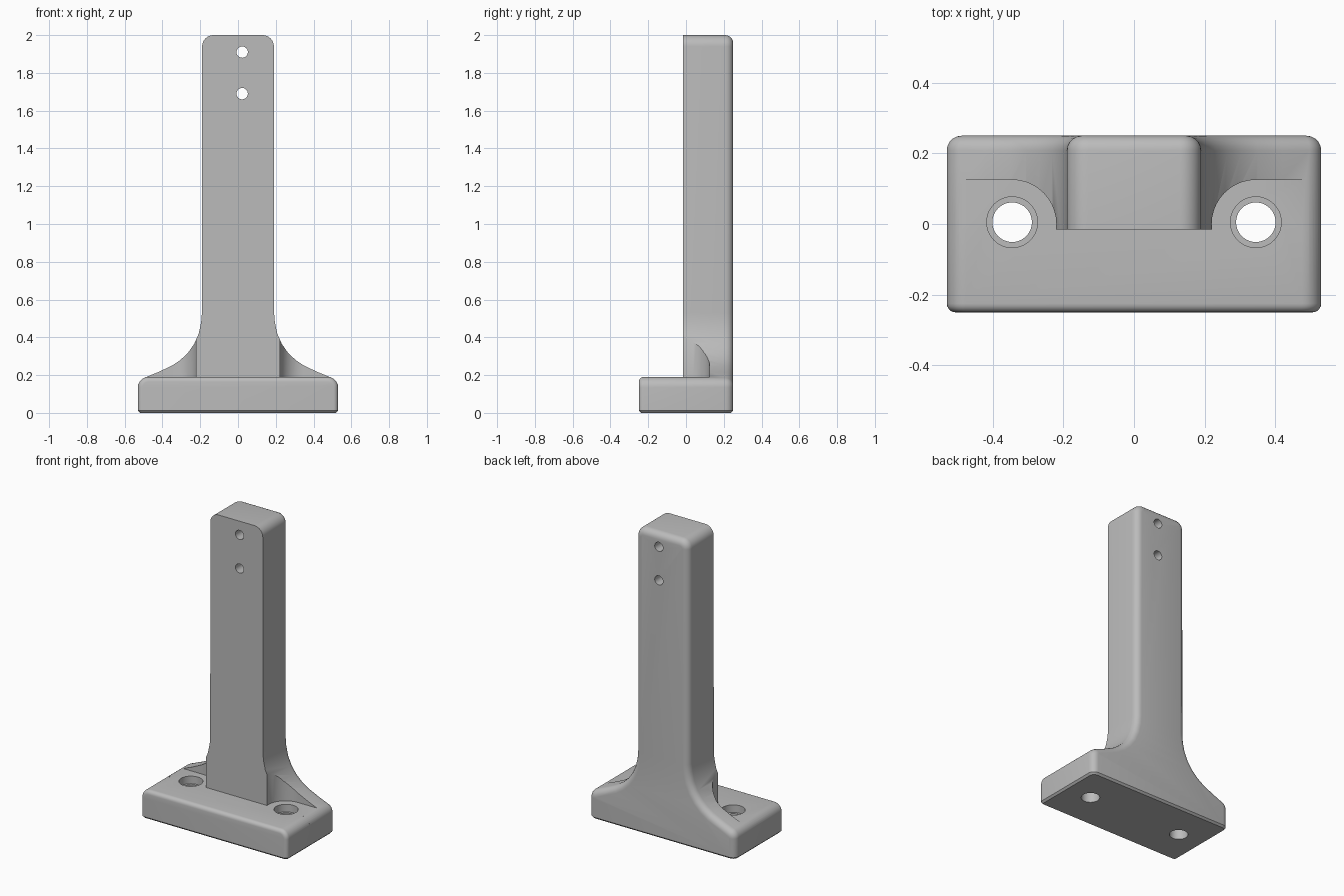
import bpy, bmesh, math

cube = bpy.data.objects.get("Cube")
if cube:
    bpy.data.objects.remove(cube, do_unlink=True)

grey = bpy.data.materials.new("plain grey")
grey.use_nodes = True
colour = (0.5, 0.5, 0.5, 1)
grey.diffuse_color = colour
grey.node_tree.nodes["Principled BSDF"].inputs["Base Color"].default_value = colour


def make_object(name, bm):
    bmesh.ops.recalc_face_normals(bm, faces=bm.faces[:])
    mesh = bpy.data.meshes.new(name)
    bm.to_mesh(mesh)
    bm.free()
    obj = bpy.data.objects.new(name, mesh)
    bpy.context.collection.objects.link(obj)
    mesh.materials.append(grey)
    return obj


def arc(cx, cz, r, start, end, steps=8):
    angles = [math.radians(start + (end - start) * i / steps) for i in range(steps + 1)]
    return [(cx + r * math.cos(a), cz + r * math.sin(a)) for a in angles]


def extrude_profile(name, half, y0, y1, round_y, radius):
    """Mirror a half outline, extrude it along y and round its rim at round_y."""
    outline = half + [(-x, z) for x, z in reversed(half)]
    bm = bmesh.new()
    face = bm.faces.new([bm.verts.new((x, y0, z)) for x, z in outline])
    ext = bmesh.ops.extrude_face_region(bm, geom=[face])["geom"]
    for v in ext:
        if isinstance(v, bmesh.types.BMVert):
            v.co.y = y1
    rim = [e for e in bm.edges
           if all(abs(v.co.y - round_y) < 1e-4 for v in e.verts)
           and max(v.co.z for v in e.verts) > 0.001]
    bmesh.ops.bevel(bm, geom=rim, offset=radius, segments=5, profile=0.5,
                    affect='EDGES', clamp_overlap=False)
    return make_object(name, bm)


def cylinder(name, x, y, z0, z1, r0, r1, turn=False):
    """Cylinder or cone along z, or along y when turned."""
    bm = bmesh.new()
    bmesh.ops.create_cone(bm, cap_ends=True, segments=40, radius1=r0, radius2=r1, depth=z1 - z0)
    obj = make_object(name, bm)
    obj.location = (x, y, (z0 + z1) / 2)
    if turn:
        obj.rotation_euler.x = math.pi / 2
    return obj


def box(name, lo, hi):
    bm = bmesh.new()
    bmesh.ops.create_cube(bm, size=1)
    for v in bm.verts:
        v.co = [lo[i] if v.co[i] < 0 else hi[i] for i in range(3)]
    return make_object(name, bm)


def boolean(target, tool, operation='DIFFERENCE'):
    mod = target.modifiers.new("cut", 'BOOLEAN')
    mod.operation, mod.object, mod.solver = operation, tool, 'EXACT'
    bpy.context.view_layer.objects.active = target
    bpy.ops.object.modifier_apply(modifier=mod.name)
    bpy.data.objects.remove(tool, do_unlink=True)


# Upright with flared foot
foot = [(0.53, 0)] + arc(0.475, 0.135, 0.055, 0, 66)
flare = [(0.42, 0.217), (0.35, 0.25), (0.305, 0.28), (0.265, 0.318),
         (0.232, 0.365), (0.208, 0.42), (0.195, 0.48), (0.191, 0.53)]
stand = extrude_profile("stand", foot + flare + arc(0.13, 1.94, 0.06, 0, 90),
                        -0.015, 0.25, 0.25, 0.042)

# Clearance around the screws
for s in (-1, 1):
    boolean(stand, cylinder("scoop", s * 0.345, 0, 0.19, 0.9, 0.125, 0.125))
    xs = sorted((s * 0.345, s * 0.7))
    boolean(stand, box("scoop_side", (xs[0], -0.3, 0.19), (xs[1], 0.125, 0.9)))

# Front of the base plate
base = extrude_profile("base", [(0.53, 0)] + arc(0.475, 0.135, 0.055, 0, 90),
                       -0.25, 0.05, -0.25, 0.025)
boolean(stand, base, 'UNION')

# Small chamfer around the underside
bm = bmesh.new()
bm.from_mesh(stand.data)
bmesh.ops.remove_doubles(bm, verts=bm.verts[:], dist=0.0002)
bmesh.ops.dissolve_limit(bm, angle_limit=0.01, verts=bm.verts[:], edges=bm.edges[:])
under = [e for e in bm.edges if all(v.co.z < 0.0005 for v in e.verts)
         and len(e.link_faces) == 2 and e.calc_face_angle(0) > 0.5]
bmesh.ops.bevel(bm, geom=under, offset=0.012, segments=1, affect='EDGES')
bm.to_mesh(stand.data)
bm.free()

# Screw holes with countersinks
for s in (-1, 1):
    boolean(stand, cylinder("screw_hole", s * 0.345, 0.005, -0.1, 0.4, 0.056, 0.056))
    boolean(stand, cylinder("countersink", s * 0.345, 0.005, 0.14, 0.24, 0.072, 0.072))

# Two small holes near the top
for z in (1.69, 1.91):
    boolean(stand, cylinder("pin_hole", 0.022, 0.1, z - 0.4, z + 0.4, 0.03, 0.03, True))

bpy.ops.object.select_all(action='DESELECT')
stand.select_set(True)
bpy.context.view_layer.objects.active = stand
bpy.ops.object.shade_smooth_by_angle(angle=math.radians(32))
